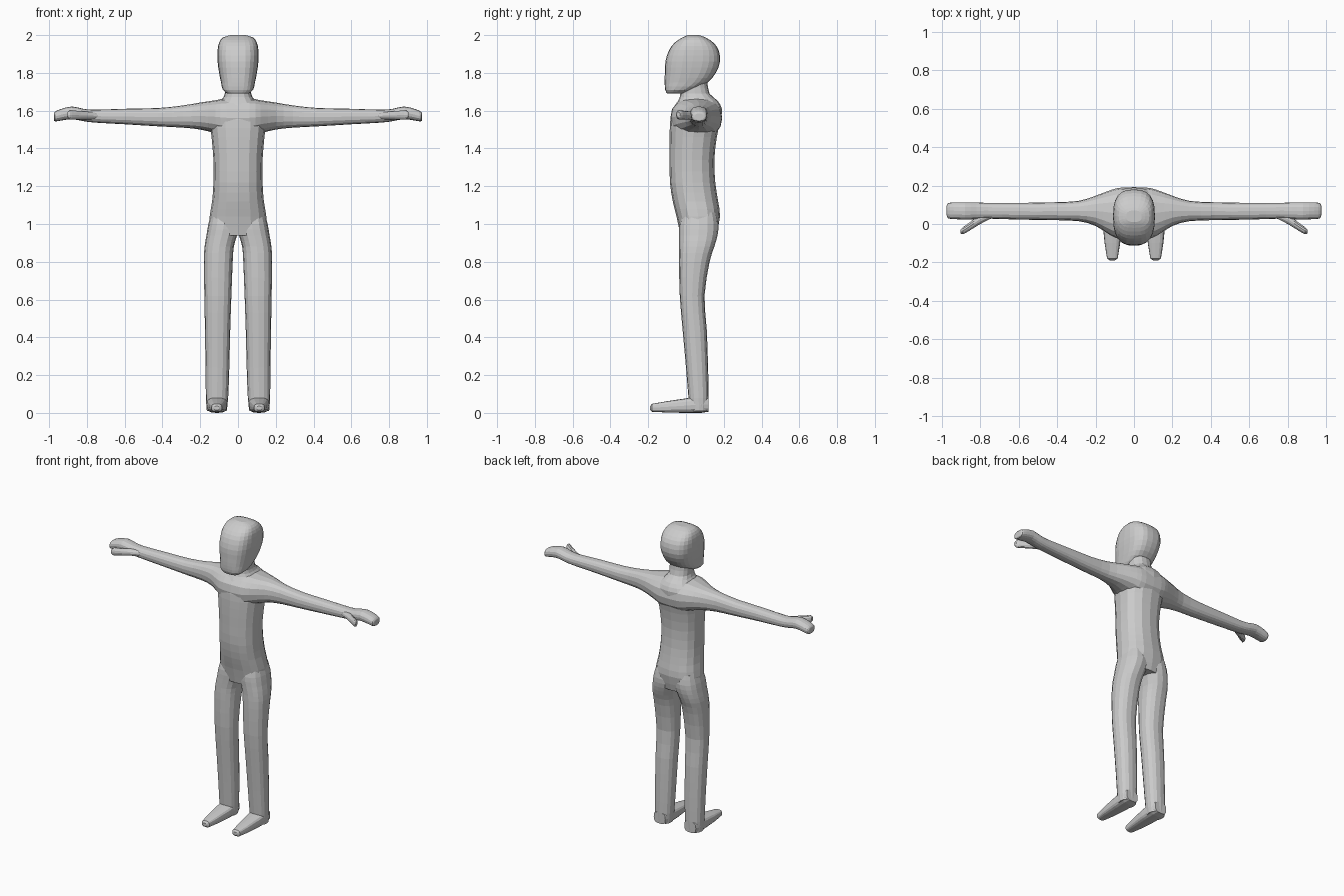
import bpy
import bmesh
import math

default_cube = bpy.data.objects.get("Cube")
if default_cube:
    bpy.data.objects.remove(default_cube, do_unlink=True)

# One plain skin colour
GREY = (0.6, 0.6, 0.6, 1)
skin = bpy.data.materials.new("light_grey")
skin.use_nodes = True
skin.diffuse_color = GREY
skin.node_tree.nodes["Principled BSDF"].inputs["Base Color"].default_value = GREY


def smooth_sections(sections, steps):
    """Insert in-between sections along a Catmull-Rom curve."""
    result = []
    last = len(sections) - 1
    for i in range(last):
        before, start = sections[max(i - 1, 0)], sections[i]
        end, after = sections[i + 1], sections[min(i + 2, last)]
        for step in range(steps):
            t = step / steps
            result.append([
                b + t / 2 * (c - a + t * (2 * a - 5 * b + 4 * c - d + t * (3 * (b - c) + d - a)))
                for a, b, c, d in zip(before, start, end, after)])
    result.append(list(sections[last]))
    return result


def loft(name, axis, sections, steps=2, sides=16, power=2.4, flip=False):
    """Skin rounded rings; a section is (position, low_a, high_a, low_b, high_b)."""
    bm = bmesh.new()
    rings = []
    for position, low_a, high_a, low_b, high_b in smooth_sections(sections, steps):
        ring = []
        for k in range(sides):
            angle = math.tau * k / sides
            ca, sa = math.cos(angle), math.sin(angle)
            u = math.copysign(abs(ca) ** (2 / power), ca)
            v = math.copysign(abs(sa) ** (2 / power), sa)
            point = [(low_a + high_a) / 2 + u * (high_a - low_a) / 2,
                     (low_b + high_b) / 2 + v * (high_b - low_b) / 2]
            point.insert("xyz".index(axis), position)
            if flip:
                point[0] = -point[0]
            ring.append(bm.verts.new(point))
        rings.append(ring)
    for lower, upper in zip(rings, rings[1:]):
        for k in range(sides):
            j = (k + 1) % sides
            bm.faces.new((lower[k], lower[j], upper[j], upper[k]))
    bm.faces.new(rings[0])
    bm.faces.new(rings[-1])
    bmesh.ops.recalc_face_normals(bm, faces=bm.faces)
    mesh = bpy.data.meshes.new(name)
    bm.to_mesh(mesh)
    bm.free()
    mesh.materials.append(skin)
    obj = bpy.data.objects.new(name, mesh)
    bpy.context.collection.objects.link(obj)
    return obj


def centred(rows):
    """Expand (z, half_width, front, back) rows to full sections."""
    return [(z, -half, half, front, back) for z, half, front, back in rows]


# Torso running up into the neck
body = loft("body", "z", centred([
    (0.94, 0.15, -0.03, 0.16), (1.04, 0.15, -0.05, 0.18),
    (1.12, 0.137, -0.07, 0.17), (1.22, 0.13, -0.085, 0.155),
    (1.34, 0.13, -0.087, 0.15), (1.46, 0.14, -0.087, 0.163),
    (1.55, 0.15, -0.083, 0.183), (1.61, 0.14, -0.07, 0.19),
    (1.655, 0.09, -0.04, 0.165), (1.69, 0.07, -0.03, 0.125),
    (1.75, 0.07, -0.03, 0.113)]))

# Head with a flat face and a round back
head = loft("head", "z", centred([
    (1.69, 0.055, -0.1, -0.02), (1.71, 0.08, -0.11, 0.04),
    (1.75, 0.09, -0.113, 0.115), (1.8, 0.1, -0.112, 0.158),
    (1.86, 0.108, -0.109, 0.18), (1.92, 0.108, -0.09, 0.173),
    (1.96, 0.1, -0.06, 0.145), (1.987, 0.08, -0.02, 0.105),
    (2, 0.04, 0.01, 0.07)]), sides=24, power=2.7)

# Both arms and hands as one span through the shoulders
arm = [
    (0.06, -0.08, 0.19, 1.46, 1.665), (0.12, -0.06, 0.177, 1.48, 1.655),
    (0.2, -0.01, 0.147, 1.5, 1.643), (0.29, 0.015, 0.12, 1.51, 1.628),
    (0.42, 0.02, 0.113, 1.517, 1.614), (0.6, 0.023, 0.11, 1.528, 1.61),
    (0.76, 0.028, 0.11, 1.537, 1.605), (0.82, 0.025, 0.112, 1.545, 1.61),
    (0.88, 0.023, 0.113, 1.555, 1.622), (0.94, 0.026, 0.112, 1.547, 1.608),
    (0.968, 0.03, 0.108, 1.543, 1.595), (0.975, 0.045, 0.095, 1.55, 1.585)]
mirrored_arm = [(-row[0], *row[1:]) for row in reversed(arm)]
parts = [head, loft("arms", "x", mirrored_arm + arm)]

for side, flip in (("left", False), ("right", True)):
    # Leg
    parts.append(loft(side + "_leg", "z", [
        (0.01, 0.06, 0.165, 0.02, 0.118), (0.08, 0.052, 0.17, 0.013, 0.12),
        (0.24, 0.046, 0.172, 0, 0.117), (0.44, 0.041, 0.175, -0.018, 0.11),
        (0.62, 0.035, 0.178, -0.033, 0.098), (0.8, 0.028, 0.181, -0.037, 0.125),
        (0.88, 0.022, 0.177, -0.036, 0.15), (0.94, 0.005, 0.167, -0.036, 0.167),
        (1, -0.01, 0.157, -0.035, 0.172), (1.06, 0.01, 0.14, -0.02, 0.16)],
        flip=flip))
    # Foot
    parts.append(loft(side + "_foot", "y", [
        (-0.19, 0.1, 0.125, 0.015, 0.036), (-0.18, 0.085, 0.14, 0.006, 0.048),
        (-0.1, 0.072, 0.153, 0.002, 0.062), (0, 0.06, 0.163, 0, 0.077),
        (0.08, 0.057, 0.167, 0, 0.09), (0.118, 0.07, 0.155, 0.006, 0.08)],
        steps=1, power=3, flip=flip))
    # Thumb
    parts.append(loft(side + "_thumb", "x", [
        (0.74, 0.03, 0.07, 1.555, 1.59), (0.8, 0, 0.05, 1.553, 1.595),
        (0.86, -0.037, 0.005, 1.553, 1.6), (0.89, -0.053, -0.016, 1.553, 1.603),
        (0.902, -0.05, -0.03, 1.565, 1.592)],
        sides=12, power=2, flip=flip))

# Weld all the parts into one continuous skin
bpy.context.view_layer.objects.active = body
for part in parts:
    weld = body.modifiers.new("weld", "BOOLEAN")
    weld.operation = "UNION"
    weld.solver = "EXACT"
    weld.object = part
    bpy.ops.object.modifier_apply(modifier=weld.name)
    bpy.data.objects.remove(part, do_unlink=True)
